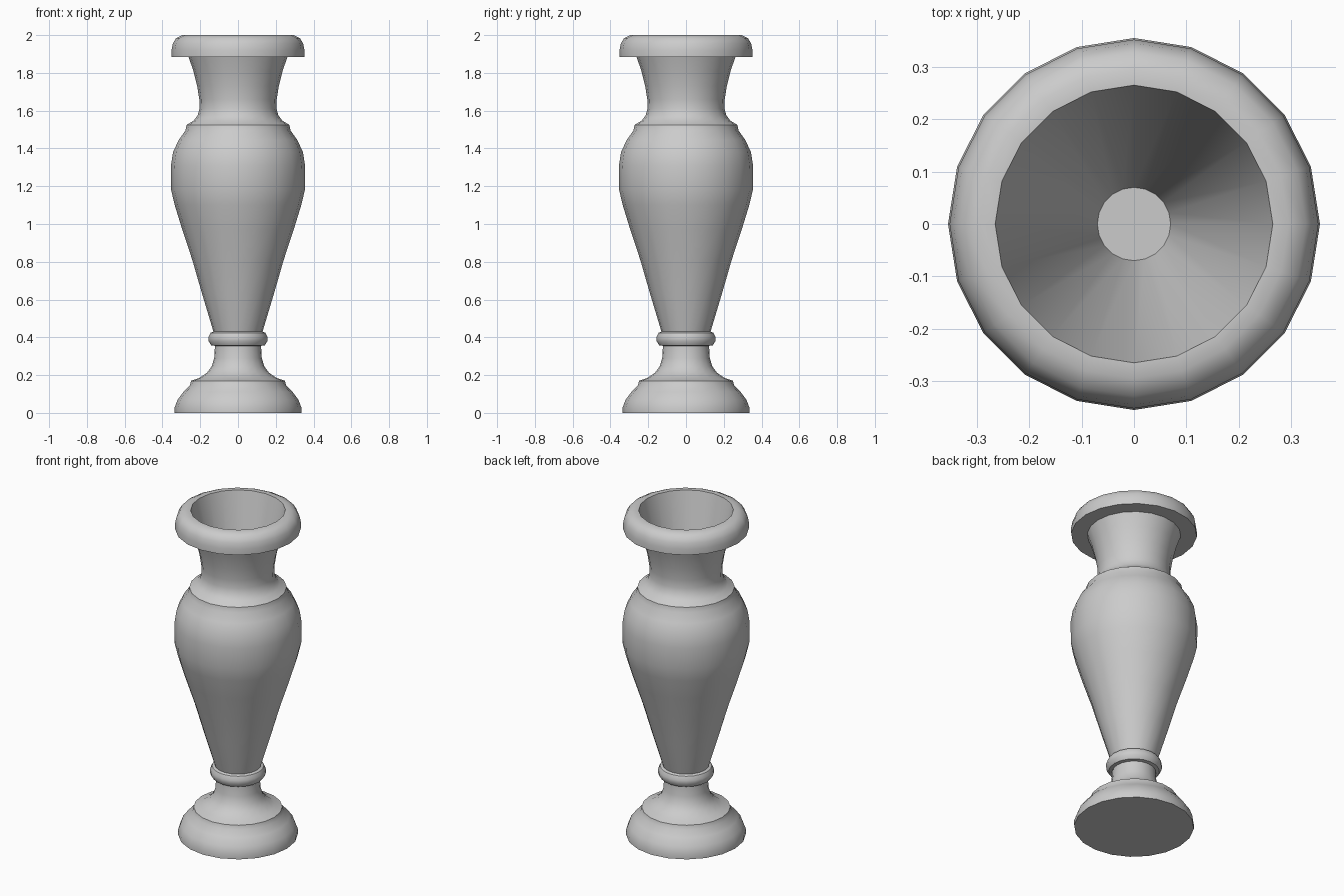
import bpy, bmesh, math

if "Cube" in bpy.data.objects:
    bpy.data.objects.remove(bpy.data.objects["Cube"])

SIDES = 20

# Profile pieces as (radius, height), from the bottom up
foot = [(0.335, 0.0), (0.335, 0.03), (0.32, 0.07), (0.288, 0.112), (0.255, 0.145),
        (0.248, 0.17), (0.205, 0.185), (0.165, 0.212), (0.14, 0.245), (0.126, 0.29), (0.122, 0.355)]
collar = [(0.142, 0.358), (0.156, 0.38), (0.156, 0.402), (0.145, 0.424), (0.13, 0.43)]
belly = [(0.19, 0.63), (0.242, 0.81), (0.295, 0.97), (0.335, 1.10), (0.354, 1.18),
         (0.355, 1.31), (0.344, 1.38), (0.314, 1.445), (0.278, 1.495)]
neck = [(0.272, 1.525), (0.235, 1.547), (0.214, 1.575), (0.204, 1.61), (0.205, 1.66),
        (0.216, 1.73), (0.236, 1.81), (0.262, 1.885)]
lip = [(0.352, 1.885), (0.352, 1.92), (0.345, 1.955), (0.328, 1.984), (0.295, 2.0), (0.265, 2.0)]
inside = [(0.07, 1.15)]


def lathe(name, profile):
    """Spin a profile round z, closing both ends with flat caps."""
    bm = bmesh.new()
    rings = []
    for r, z in profile:
        rings.append([bm.verts.new((r * math.cos(math.tau * i / SIDES),
                                    r * math.sin(math.tau * i / SIDES), z))
                      for i in range(SIDES)])
    for a, b in zip(rings, rings[1:]):
        for i in range(SIDES):
            j = (i + 1) % SIDES
            bm.faces.new((a[i], a[j], b[j], b[i]))
    bm.faces.new(rings[0][::-1])
    bm.faces.new(rings[-1])
    mesh = bpy.data.meshes.new(name)
    bm.to_mesh(mesh)
    bm.free()
    obj = bpy.data.objects.new(name, mesh)
    bpy.context.collection.objects.link(obj)
    bpy.context.view_layer.objects.active = obj
    obj.select_set(True)
    bpy.ops.object.shade_smooth_by_angle(angle=math.radians(35))
    obj.select_set(False)
    return obj


# Whole vase turned as one continuous shell, including the hollow
lathe("vase", foot + collar + belly + neck + lip + inside)
